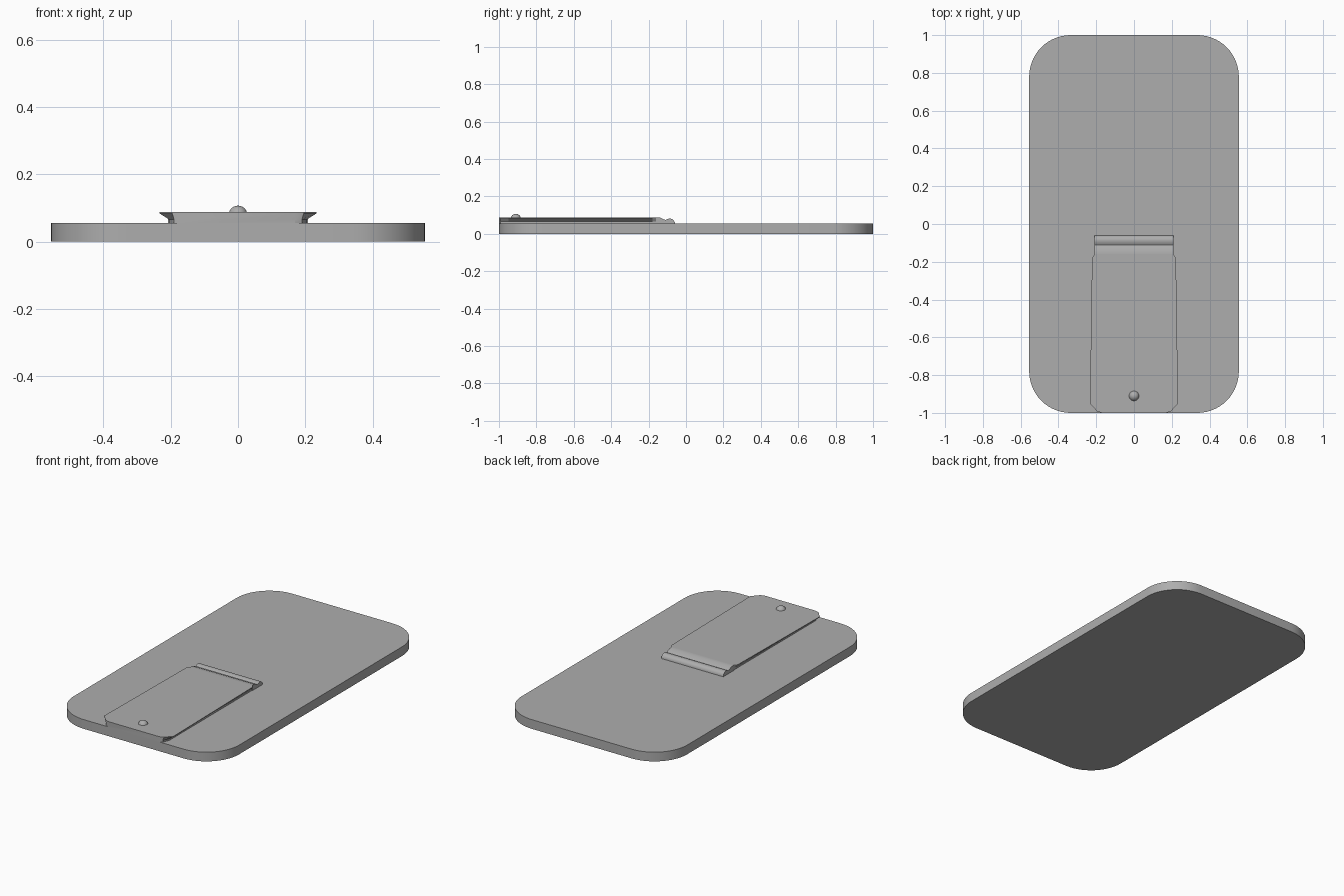
import bpy, bmesh, math
from mathutils import Matrix

cube = bpy.data.objects.get("Cube")
if cube:
    bpy.data.objects.remove(cube, do_unlink=True)

grey = bpy.data.materials.new("plain grey")
grey.use_nodes = True
colour = (0.42, 0.42, 0.42, 1)
grey.diffuse_color = colour
grey.node_tree.nodes["Principled BSDF"].inputs["Base Color"].default_value = colour

BASE_TOP = 0.056
PLATE_TOP = 0.088


def finish(name, bm, angle=30):
    bmesh.ops.recalc_face_normals(bm, faces=bm.faces)
    mesh = bpy.data.meshes.new(name)
    bm.to_mesh(mesh)
    bm.free()
    obj = bpy.data.objects.new(name, mesh)
    bpy.context.collection.objects.link(obj)
    mesh.materials.append(grey)
    bpy.ops.object.select_all(action="DESELECT")
    obj.select_set(True)
    bpy.context.view_layer.objects.active = obj
    bpy.ops.object.shade_smooth_by_angle(angle=math.radians(angle))
    return obj


def loft(name, rings, angle=30):
    """Skin a list of equal closed rings and cap both ends."""
    bm = bmesh.new()
    loops = [[bm.verts.new(p) for p in ring] for ring in rings]
    n = len(loops[0])
    for a, b in zip(loops, loops[1:]):
        for i in range(n):
            j = (i + 1) % n
            bm.faces.new((a[i], a[j], b[j], b[i]))
    bm.faces.new(loops[0])
    bm.faces.new(loops[-1])
    return finish(name, bm, angle)


# Rounded base slab
def rounded_outline(hx, hy, r, z, steps=14):
    ring = []
    for q, (sx, sy) in enumerate([(1, 1), (-1, 1), (-1, -1), (1, -1)]):
        for i in range(steps + 1):
            a = math.pi / 2 * (q + i / steps)
            ring.append((sx * (hx - r) + r * math.cos(a),
                         sy * (hy - r) + r * math.sin(a), z))
    return ring


loft("base_slab", [rounded_outline(0.555, 1, 0.22, z) for z in (0, BASE_TOP)])


# Sliding plate with undercut side flanges: y, flange half width, stem half width
def flange_section(y, wide, stem):
    half = [(stem, BASE_TOP - 0.004), (stem, 0.066), (wide, 0.084), (wide, PLATE_TOP)]
    return [(x, y, z) for x, z in half] + [(-x, y, z) for x, z in reversed(half)]


stations = [(-1, 0.17, 0.17), (-0.992, 0.195, 0.19), (-0.95, 0.233, 0.205),
            (-0.18, 0.222, 0.205), (-0.16, 0.208, 0.205)]
loft("slide_plate", [flange_section(*s) for s in stations], 20)

# Tail: ramp, groove and rounded end ridge
tail = [(-0.16, BASE_TOP - 0.004), (-0.16, PLATE_TOP), (-0.14, PLATE_TOP - 0.001),
        (-0.11, 0.074), (-0.1, 0.079), (-0.088, 0.082), (-0.076, 0.08),
        (-0.066, 0.073), (-0.06, 0.062), (-0.06, BASE_TOP - 0.004)]
loft("tail_ridge", [[(x, y, z) for y, z in tail] for x in (-0.208, 0.208)], 32)

# Round catch knob
bm = bmesh.new()
bmesh.ops.create_uvsphere(bm, u_segments=24, v_segments=12, radius=0.028,
                          matrix=Matrix.Translation((0, -0.91, 0.079)))
finish("catch_knob", bm, 40)
